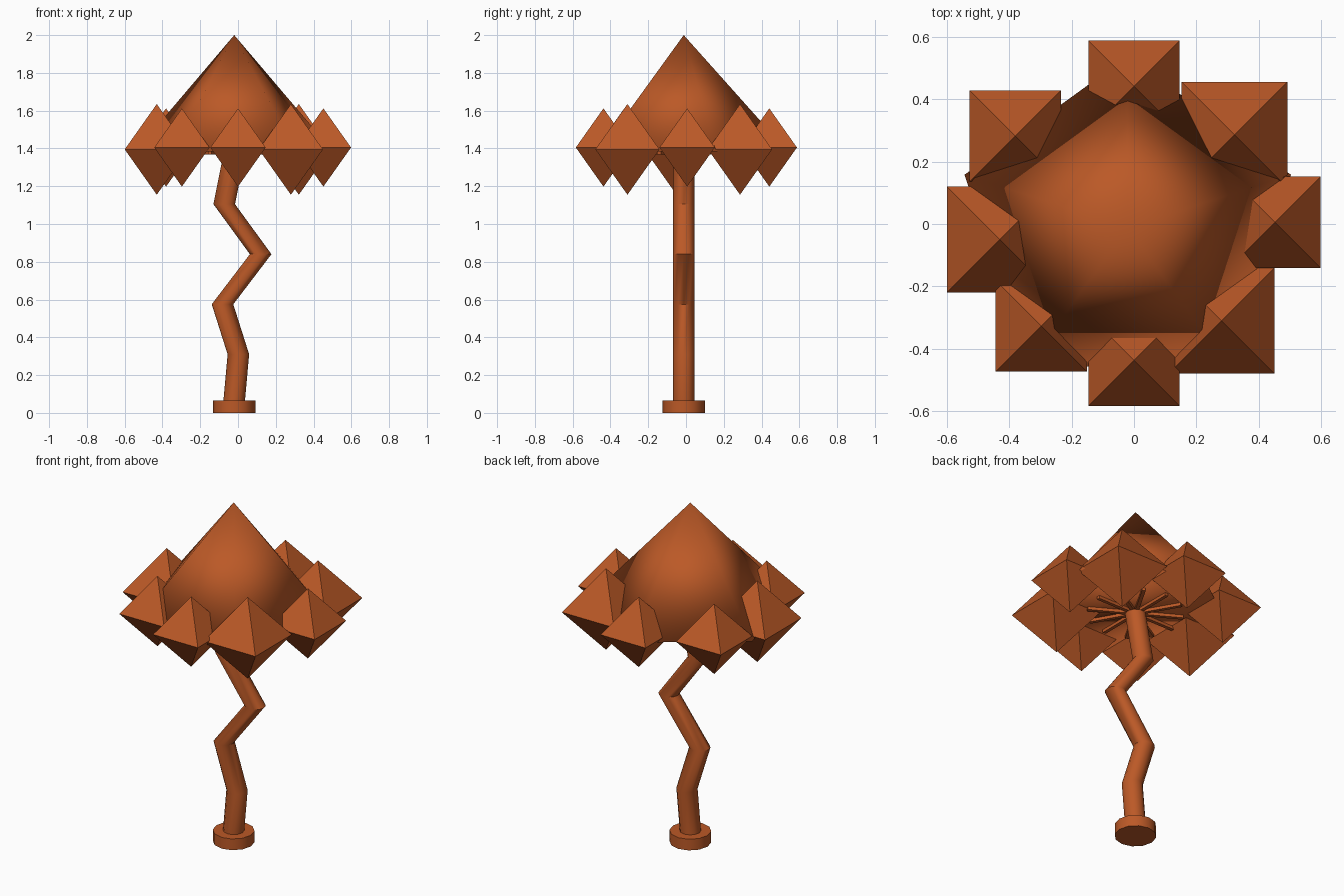
import bpy, bmesh
from math import pi, sin, cos
from mathutils import Vector

cube = bpy.data.objects.get("Cube")
if cube:
    bpy.data.objects.remove(cube, do_unlink=True)

rust = bpy.data.materials.new("rust_orange")
rust.use_nodes = True
color = (0.5, 0.1, 0.02, 1)
rust.diffuse_color = color
rust.node_tree.nodes["Principled BSDF"].inputs["Base Color"].default_value = color

CX, CY = -0.02, -0.012


def loft(name, rings, sides, start=pi / 2, smooth=None):
    """Join horizontal rings (x, y, z, radius); radius 0 gives a point."""
    bm = bmesh.new()
    loops = []
    for x, y, z, r in rings:
        n = sides if r else 1
        loops.append([bm.verts.new((x + r * cos(start + 2 * pi * i / sides),
                                    y + r * sin(start + 2 * pi * i / sides), z))
                      for i in range(n)])
    for a, b in zip(loops, loops[1:]):
        for i in range(sides):
            j = (i + 1) % sides
            quad = [a[i % len(a)], a[j % len(a)], b[j % len(b)], b[i % len(b)]]
            bm.faces.new(list(dict.fromkeys(quad)))
    for end in (loops[0], loops[-1]):
        if len(end) > 1:
            bm.faces.new(end)
    return finish(name, bm, smooth)


def finish(name, bm, smooth=None):
    bmesh.ops.recalc_face_normals(bm, faces=bm.faces)
    mesh = bpy.data.meshes.new(name)
    bm.to_mesh(mesh)
    bm.free()
    mesh.materials.append(rust)
    obj = bpy.data.objects.new(name, mesh)
    bpy.context.collection.objects.link(obj)
    if smooth is not None:
        bpy.ops.object.select_all(action='DESELECT')
        obj.select_set(True)
        bpy.context.view_layer.objects.active = obj
        bpy.ops.object.shade_smooth_by_angle(angle=smooth)
    return obj


# Round foot
loft("foot", [(CX, CY, 0, 0.112), (CX, CY, 0.066, 0.112)], 12, smooth=pi / 4)

# Zigzag stem, made of evenly spaced level rings
bends = [-0.022, 0.002, -0.082, 0.12, -0.073, -0.02]
loft("stem", [(x, CY, 0.045 + 0.265 * i, 0.057) for i, x in enumerate(bends)],
     12, smooth=pi / 4)

# Five-sided cap, softly shaded all over
cap = loft("cap", [(CX, CY, 1.385, 0.55), (CX, CY, 2.0, 0)], 5)
for face in cap.data.polygons:
    face.use_smooth = True

# Radial gills under the cap
bm = bmesh.new()
GILLS = 12
for i in range(GILLS):
    a = 2 * pi * i / GILLS
    out, side = Vector((cos(a), sin(a), 0)), Vector((-sin(a), cos(a), 0))
    box = bmesh.ops.create_cube(bm, size=1)["verts"]
    for v in box:
        p = v.co.copy()
        v.co = (Vector((CX, CY, 1.385)) + out * (0.15 + 0.22 * p.x)
                + side * 0.02 * p.y + Vector((0, 0, 0.035 * p.z)))
finish("gills", bm)

# Octahedral crystals around the rim: position and size
SMALL, LARGE = 0.207, 0.24
crystals = {
    "front": (0, -0.437, SMALL), "front_left": (0.28, -0.31, LARGE),
    "left": (0.452, 0.006, SMALL), "back_left": (0.322, 0.286, LARGE),
    "back": (0, 0.441, SMALL), "back_right": (-0.381, 0.282, SMALL),
    "right": (-0.43, -0.05, LARGE), "front_right": (-0.297, -0.327, SMALL),
}
for place, (x, y, r) in crystals.items():
    z = 1.405 if r == SMALL else 1.395
    loft("crystal_" + place, [(x, y, z - r, 0), (x, y, z, r), (x, y, z + r, 0)],
         4, start=pi / 4)
